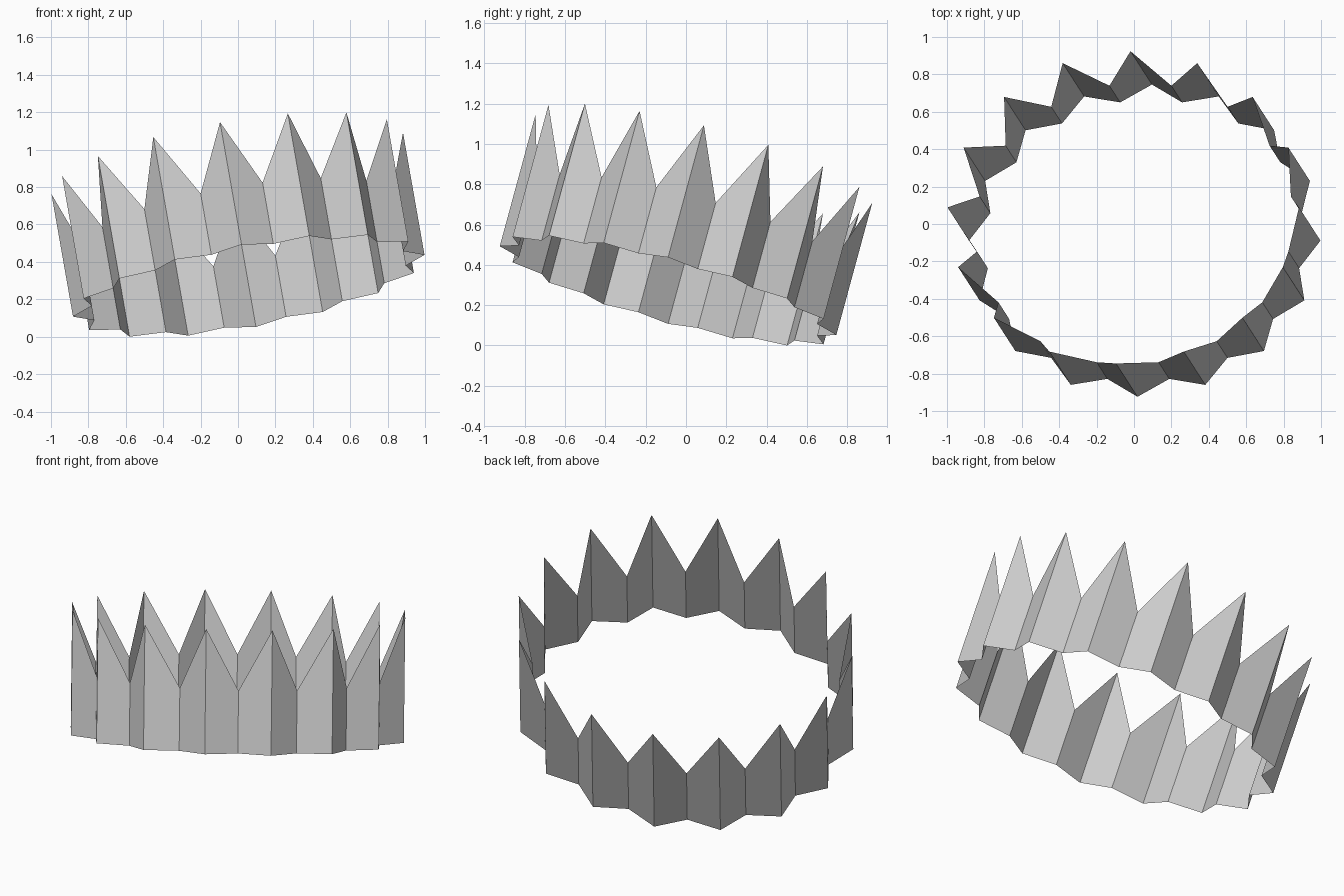
import bpy, bmesh, math
from mathutils import Matrix, Vector

if "Cube" in bpy.data.objects:
    bpy.data.objects.remove(bpy.data.objects["Cube"])

TEETH = 16
LONG, SHORT = 0.954, 0.864      # half-axes of the oval through the peaks
VALLEY = 0.903                  # folds between the teeth sit further in
HEIGHT = 0.688

# Tilted frame: long axis, short axis, up
ax = Vector((0.94, 0.0, 0.165)).normalized()
ay = Vector((0.04, 0.835, -0.22))
ay = (ay - ay.project(ax)).normalized()
up = ax.cross(ay)
frame = Matrix((ax, ay, up)).transposed()

# Pleated wall: tall at the outer folds, half height at the inner folds
bm = bmesh.new()
low, high = [], []
for i in range(TEETH * 2):
    t = math.pi * i / TEETH
    peak = i % 2 == 0
    s = 1 if peak else VALLEY
    x, y = LONG * s * math.cos(t), SHORT * s * math.sin(t)
    h = HEIGHT / 2
    low.append(bm.verts.new(frame @ Vector((x, y, -h))))
    high.append(bm.verts.new(frame @ Vector((x, y, h if peak else 0))))
for i in range(TEETH * 2):
    j = (i + 1) % (TEETH * 2)
    bm.faces.new((low[i], low[j], high[j], high[i]))

# Stand on the ground
floor = min(v.co.z for v in bm.verts)
bmesh.ops.translate(bm, verts=bm.verts, vec=(0, 0, -floor))

mesh = bpy.data.meshes.new("crown_band")
bm.to_mesh(mesh)
bm.free()
crown = bpy.data.objects.new("crown_band", mesh)
bpy.context.collection.objects.link(crown)
